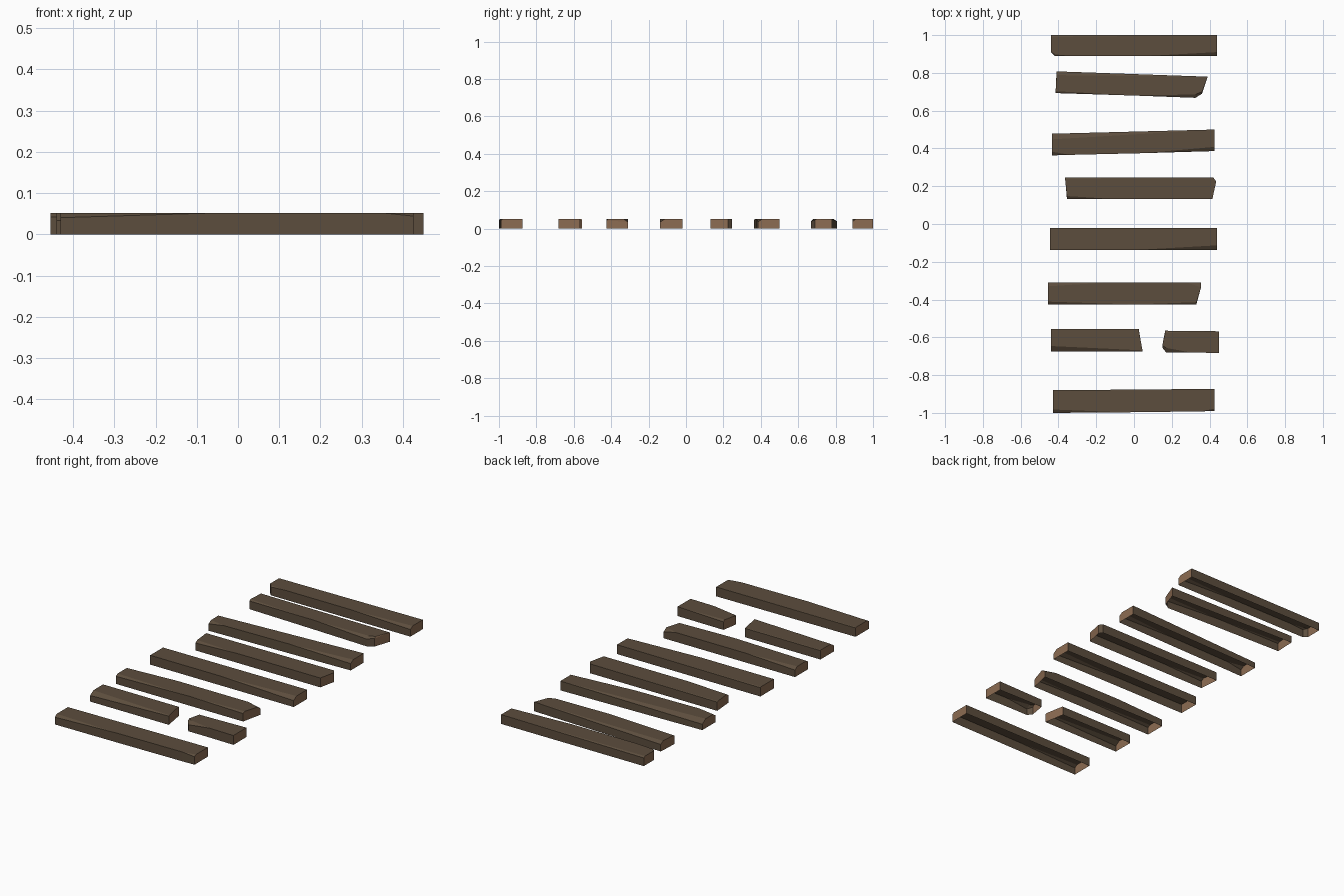
import bpy, bmesh
from mathutils import Vector

if "Cube" in bpy.data.objects:
    bpy.data.objects.remove(bpy.data.objects["Cube"])

H = 0.052  # board thickness


def material(name, rgb):
    m = bpy.data.materials.new(name)
    m.diffuse_color = (*rgb, 1)
    m.use_nodes = True
    m.node_tree.nodes["Principled BSDF"].inputs["Base Color"].default_value = m.diffuse_color
    return m


WOOD = material("weathered brown wood", (0.108, 0.075, 0.047))
CUT = material("cut end wood", (0.262, 0.150, 0.085))


def plank(name, outline):
    """Bottomless board: counter-clockwise outline of (x, y, worn edge width)."""
    bm = bmesh.new()
    cy = sum(p[1] for p in outline) / len(outline)
    low, mid, top = [], [], []
    for x, y, c in outline:
        low.append(bm.verts.new((x, y, 0)))
        mid.append(bm.verts.new((x, y, H - 0.65 * c)))
        top.append(bm.verts.new((x, y + (c if y < cy else -c), H)))
    n = len(outline)
    for i in range(n):
        j = (i + 1) % n
        dx = abs(outline[i][0] - outline[j][0])
        dy = abs(outline[i][1] - outline[j][1])
        end = int(dy > 0.06 and dy > dx)  # saw-cut ends are paler
        for a, b in ((low, mid), (mid, top)):
            bm.faces.new((a[i], a[j], b[j], b[i])).material_index = end
    bm.faces.new(top)
    bmesh.ops.remove_doubles(bm, verts=bm.verts, dist=0.0001)
    me = bpy.data.meshes.new(name)
    bm.to_mesh(me)
    bm.free()
    me.materials.append(WOOD)
    me.materials.append(CUT)
    bpy.context.collection.objects.link(bpy.data.objects.new(name, me))


# Boards from the back to the front
plank("back_board", [(-.44, .91, 0), (-.42, .89, .008), (-.33, .89, 0), (.08, .89, 0),
                     (.44, .89, .02), (.44, 1, 0), (-.44, 1, .01)])
plank("skewed_board", [(-.415, .693, .01), (0, .68, 0), (.325, .668, .018), (.36, .69, .01),
                       (.39, .78, 0), (-.41, .808, .02)])
plank("tilted_board", [(-.435, .363, .02), (-.34, .366, 0), (.05, .375, 0), (.425, .386, .022),
                       (.425, .5, 0), (-.435, .478, .03)])
plank("short_board", [(-.355, .132, .016), (-.1, .132, 0), (.415, .132, 0), (.435, .225, 0),
                      (.42, .246, 0), (-.365, .246, .005)])
plank("middle_board", [(-.445, -.138, 0), (0, -.138, 0), (.44, -.138, .025),
                       (.44, -.02, 0), (-.445, -.02, .005)])
plank("slant_cut_board", [(-.455, -.426, .015), (0, -.426, 0), (.33, -.426, .012),
                          (.355, -.31, .025), (.28, -.31, 0), (-.15, -.31, 0), (-.455, -.31, .02)])
plank("broken_board_left", [(-.44, -.674, .028), (.045, -.674, .005),
                            (.025, -.556, .004), (-.44, -.556, .004)])
plank("broken_board_right", [(.15, -.655, .012), (.17, -.68, .024), (.3, -.68, 0),
                             (.45, -.683, 0), (.45, -.568, 0), (.165, -.565, .012)])
plank("front_board", [(-.43, -1, .018), (-.05, -.997, 0), (.35, -.992, 0), (.425, -.99, .012),
                      (.425, -.873, 0), (-.43, -.88, .004)])
